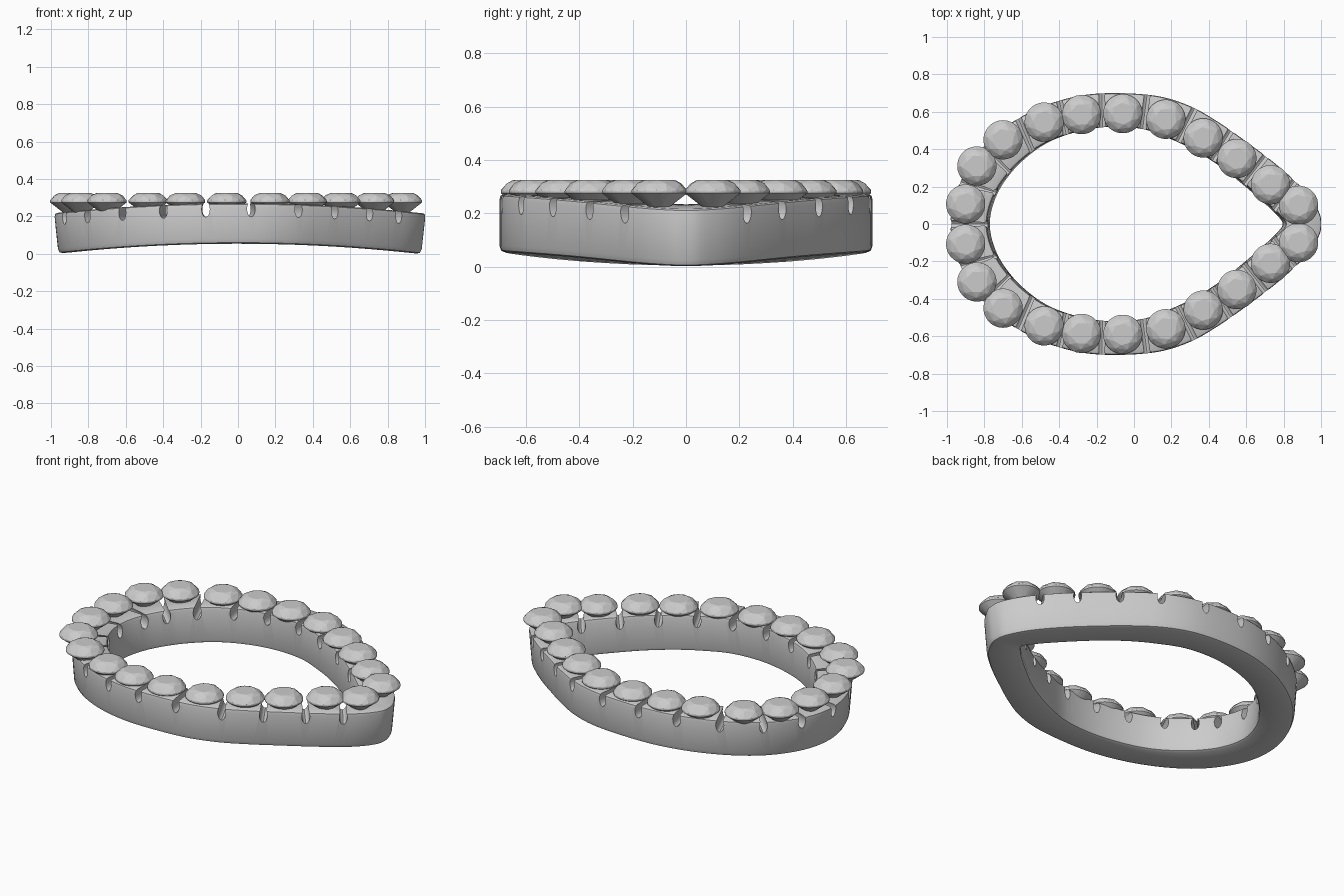
import bpy, bmesh, math
from mathutils import Vector, Matrix

if "Cube" in bpy.data.objects:
    bpy.data.objects.remove(bpy.data.objects["Cube"])

# Half outline of the pear-shaped band: outer x, y, inner x, y
HALF = [(1.0, 0, .81, 0), (.985, .07, .765, .06), (.91, .18, .70, .12),
        (.77, .31, .60, .205), (.60, .44, .48, .30), (.45, .545, .345, .385),
        (.30, .63, .21, .45), (.12, .685, .06, .505), (-.12, .70, -.12, .52),
        (-.32, .68, -.30, .495), (-.52, .615, -.47, .435), (-.70, .51, -.61, .335),
        (-.84, .375, -.71, .22), (-.945, .19, -.765, .11), (-.98, 0, -.785, 0)]
# Half row of stone centres
STONES = [(.88, .10), (.73, .21), (.55, .35), (.37, .46), (.17, .56), (-.06, .59),
          (-.28, .585), (-.48, .545), (-.70, .45), (-.84, .31), (-.90, .107)]


def make_object(name, bm):
    bmesh.ops.recalc_face_normals(bm, faces=bm.faces)
    me = bpy.data.meshes.new(name)
    bm.to_mesh(me)
    bm.free()
    ob = bpy.data.objects.new(name, me)
    bpy.context.collection.objects.link(ob)
    return ob


def bend(p):
    # the band arches gently along x
    return Vector((p.x * (1 + .11 * (p.z - .24)), p.y, p.z - .055 * p.x ** 2))


def smooth_loop(pts, n):
    # closed Catmull-Rom curve
    out, m = [], len(pts)
    for i in range(m):
        a, b, c, d = (Vector(pts[(i + k) % m]) for k in (-1, 0, 1, 2))
        for j in range(n):
            t = j / n
            out.append(.5 * (2 * b + (c - a) * t + (2 * a - 5 * b + 4 * c - d) * t * t
                             + (3 * b - a - 3 * c + d) * t ** 3))
    return out


# Band: cross-section (fraction inner to outer, height) swept round the outline
full = HALF + [(a, -b, c, -d) for a, b, c, d in HALF[-2:0:-1]]
SECTION = [(0, .075), (.03, .06), (.1, .054), (.88, .054), (.96, .06), (1, .08),
           (1, .25), (.98, .265), (.93, .27), (.07, .27), (.02, .265), (0, .25)]
bm = bmesh.new()
rings = []
for p in smooth_loop(full, 5):
    outer, inner = Vector((p[0], p[1], 0)), Vector((p[2], p[3], 0))
    rings.append([bm.verts.new(bend(inner.lerp(outer, f) + Vector((0, 0, z))))
                  for f, z in SECTION])
for i, r in enumerate(rings):
    q = rings[(i + 1) % len(rings)]
    for j in range(len(r)):
        k = (j + 1) % len(r)
        bm.faces.new((r[j], r[k], q[k], q[j]))
band = make_object("band", bm)

# Notch cutters: oval tubes crossing the band between neighbouring stones
row = STONES + [(x, -y) for x, y in reversed(STONES)]
bm = bmesh.new()
for (ax, ay), (bx, by) in zip(row[:-1], row[1:]):
    mid = bend(Vector(((ax + bx) / 2, (ay + by) / 2, .24)))
    along = math.atan2(by - ay, bx - ax)
    mat = (Matrix.Translation(mid) @ Matrix.Rotation(along, 4, 'Z')
           @ Matrix.Diagonal((.022, 1, .042, 1)) @ Matrix.Rotation(math.pi / 2, 4, 'X'))
    bmesh.ops.create_cone(bm, cap_ends=True, segments=16, radius1=1, radius2=1,
                          depth=.34, matrix=mat)
cutter = make_object("notch_cutter", bm)
cutter.hide_render = True
cutter.hide_set(True)
mod = band.modifiers.new("notches", 'BOOLEAN')
mod.operation, mod.solver, mod.object = 'DIFFERENCE', 'EXACT', cutter
bpy.context.view_layer.objects.active = band
band.select_set(True)
bpy.ops.object.modifier_apply(modifier=mod.name)
bpy.ops.object.shade_smooth_by_angle(angle=math.radians(35))
bpy.data.objects.remove(cutter)

# Round brilliant stone: hull of table, crown, girdle and pavilion rings
bm = bmesh.new()
for n, turn, r, z in [(8, 0, .058, .042), (8, .5, .085, .029), (16, 0, .1045, .004),
                      (32, 0, .105, 0), (32, 0, .105, -.008), (8, .5, .045, -.056)]:
    for i in range(n):
        a = 2 * math.pi * (i + turn) / n
        bm.verts.new((r * math.cos(a), r * math.sin(a), z))
bm.verts.new((0, 0, -.09))
bmesh.ops.convex_hull(bm, input=bm.verts)
bmesh.ops.dissolve_limit(bm, angle_limit=.01, verts=bm.verts, edges=bm.edges)
stone = make_object("stone_1", bm)
for i, (x, y) in enumerate(row):
    ob = stone if i == 0 else stone.copy()
    if i:
        ob.name = f"stone_{i + 1}"
        bpy.context.collection.objects.link(ob)
    ob.location = (x, y, .283)
    ob.rotation_euler.z = math.atan2(y, x)
